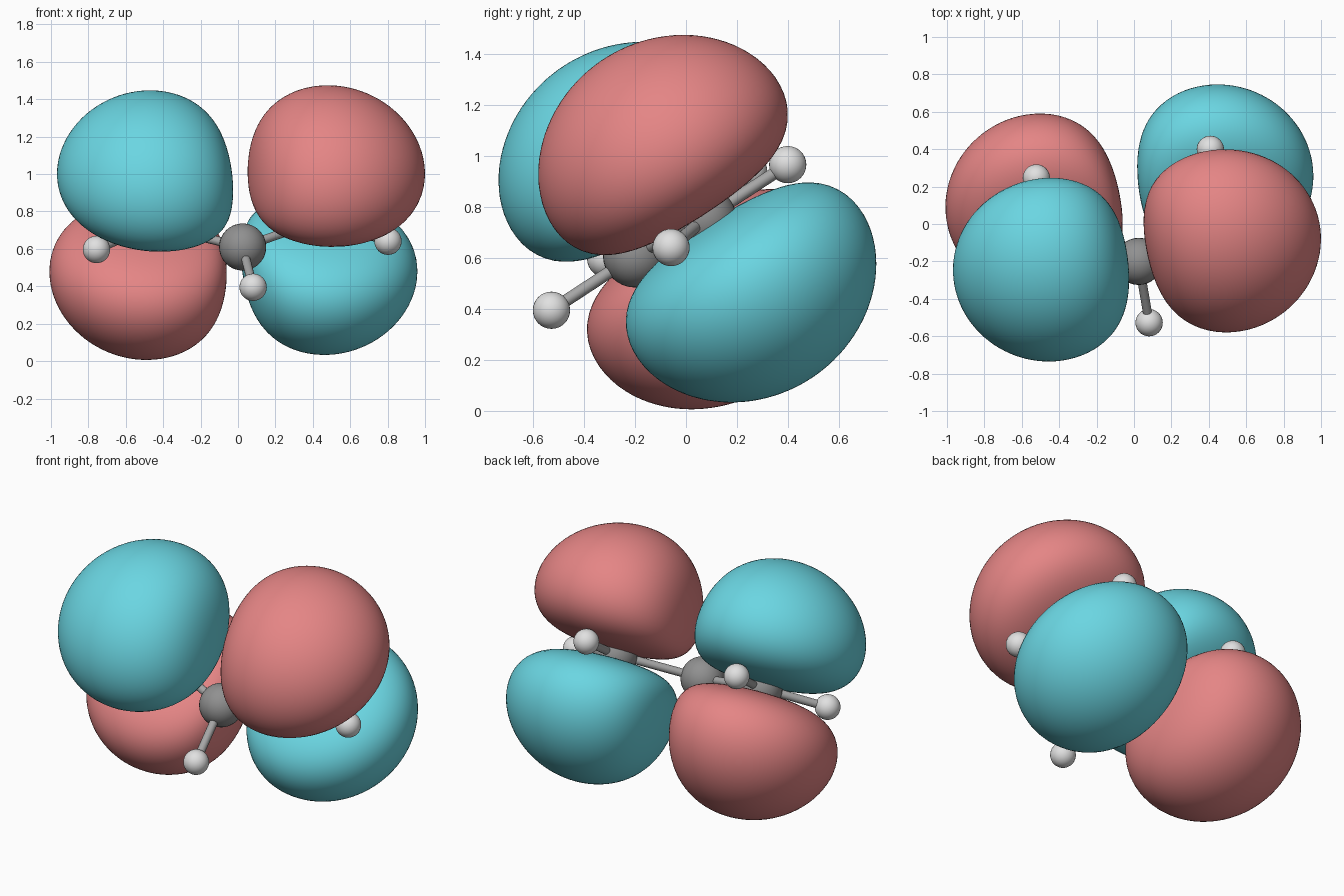
import bpy, bmesh, math
from mathutils import Vector

if "Cube" in bpy.data.objects:
    bpy.data.objects.remove(bpy.data.objects["Cube"])


def material(name, rgb):
    m = bpy.data.materials.new(name)
    m.diffuse_color = (*rgb, 1)
    m.use_nodes = True
    m.node_tree.nodes["Principled BSDF"].inputs["Base Color"].default_value = m.diffuse_color
    return m


RED = material("soft red", (0.78, 0.235, 0.235))
CYAN = material("cyan", (0.145, 0.67, 0.76))
DARK = material("mid grey", (0.28, 0.28, 0.28))
BOND = material("bond grey", (0.38, 0.38, 0.38))
PALE = material("pale grey", (0.75, 0.75, 0.75))

# Tilted molecular frame: U across, E away from the front atom, N normal
ORIGIN = Vector((0.025, -0.20, 0.61))
N = Vector((0.065, -0.540, 0.839)).normalized()
E = Vector((-0.152, 0.833, 0.53))
E = (E - N * E.dot(N)).normalized()
U = E.cross(N).normalized()


def place(u, e, n=0.0):
    return ORIGIN + U * u + E * e + N * n


def finish(name, bm, mat):
    bmesh.ops.recalc_face_normals(bm, faces=bm.faces)
    me = bpy.data.meshes.new(name)
    bm.to_mesh(me)
    bm.free()
    me.materials.append(mat)
    ob = bpy.data.objects.new(name, me)
    bpy.context.collection.objects.link(ob)
    bpy.context.view_layer.objects.active = ob
    ob.select_set(True)
    bpy.ops.object.shade_smooth_by_angle(angle=math.radians(50))
    ob.select_set(False)
    return ob


def atom(name, pos, radius, mat):
    bm = bmesh.new()
    bmesh.ops.create_uvsphere(bm, u_segments=32, v_segments=16, radius=radius)
    finish(name, bm, mat).location = pos


def bond(name, a, b):
    bm = bmesh.new()
    bmesh.ops.create_cone(bm, cap_ends=True, segments=16, radius1=0.024,
                          radius2=0.024, depth=(b - a).length)
    ob = finish(name, bm, BOND)
    ob.location = (a + b) / 2
    ob.rotation_mode = 'QUATERNION'
    ob.rotation_quaternion = (b - a).to_track_quat('Z', 'Y')


# Lobe: surface of constant strength of two opposed decaying fields
CU, CE = 0.46, 0.245
DECAY, LEVEL = 7.0, 0.0042


def strength(u, e, n):
    if n < 0 or u < 0:
        return -1
    q = (e - CE) ** 2 + n * n
    return n * (math.exp(-DECAY * math.sqrt((u - CU) ** 2 + q))
                - math.exp(-DECAY * math.sqrt((u + CU) ** 2 + q)))


def lobe(name, side, up, gap, mat):
    bm = bmesh.new()
    bmesh.ops.create_icosphere(bm, subdivisions=5, radius=1)
    cu, cn = CU + 0.03, 0.27
    for v in bm.verts:
        d = v.co.normalized()
        lo, hi = 0.0, 1.2
        for _ in range(18):
            t = (lo + hi) / 2
            if strength(cu + d.x * t, CE + d.y * t, cn + d.z * t) > LEVEL:
                lo = t
            else:
                hi = t
        v.co = place(side * (cu + d.x * lo) + 0.008, CE + d.y * lo,
                     up * (cn + d.z * lo + gap))
    finish(name, bm, mat)


# Central carbon and its front hydrogen
front = place(-0.004, -0.396)
atom("centre_carbon", ORIGIN, 0.126, DARK)
atom("front_hydrogen", front, 0.073, PALE)
bond("front_bond", ORIGIN, front)

# Both ends: carbon, two hydrogens, bonds and a pair of lobes
for side, label, back_u in ((1, "right", 0.485), (-1, "left", 0.458)):
    carbon = place(side * 0.455, 0.24)
    atom(label + "_carbon", carbon, 0.126, DARK)
    bond(label + "_carbon_bond", ORIGIN, carbon)
    for part, u, e in (("outer", 0.79, 0.016), ("back", back_u, 0.63)):
        h = place(side * u, e)
        atom(f"{label}_{part}_hydrogen", h, 0.073, PALE)
        bond(f"{label}_{part}_bond", carbon, h)
    lobe(label + "_upper_lobe", side, 1, 0.013, RED if side > 0 else CYAN)
    lobe(label + "_lower_lobe", side, -1, 0.02, CYAN if side > 0 else RED)
